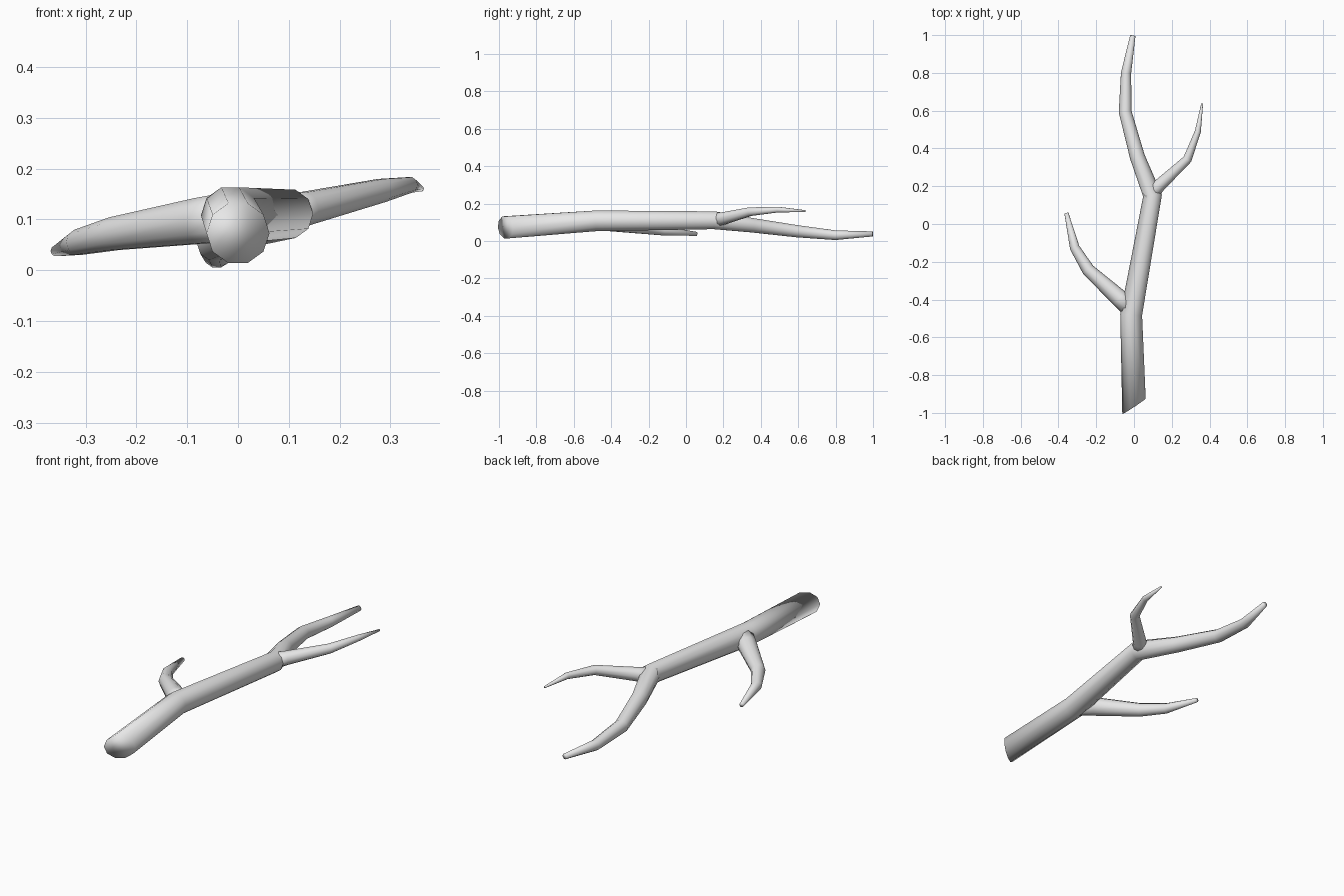
import bpy, bmesh, math
from mathutils import Vector

SIDES = 10

cube = bpy.data.objects.get("Cube")
if cube:
    bpy.data.objects.remove(cube, do_unlink=True)

bark = bpy.data.materials.new("pale grey bark")
bark.use_nodes = True
GREY = (0.8, 0.8, 0.8, 1)
bark.diffuse_color = GREY
bark.node_tree.nodes["Principled BSDF"].inputs["Base Color"].default_value = GREY


def limb(name, path, slant=0.0):
    """Tapered tube through (x, y, z, radius) points; slant skews the first cut."""
    bm = bmesh.new()
    points = [Vector(p[:3]) for p in path]
    last = len(points) - 1
    rings = []
    for i, centre in enumerate(points):
        before = (centre - points[max(i - 1, 0)]).normalized()
        after = (points[min(i + 1, last)] - centre).normalized()
        along = (before + after).normalized()
        side = along.cross(Vector((0, 0, 1))).normalized()
        up = side.cross(along)
        ring = []
        for k in range(SIDES):
            a = math.tau * k / SIDES
            offset = (side * math.cos(a) + up * math.sin(a)) * path[i][3]
            if i == 0:
                offset.y += slant * offset.x
            ring.append(bm.verts.new(centre + offset))
        rings.append(ring)
    for lower, upper in zip(rings, rings[1:]):
        for k in range(SIDES):
            n = (k + 1) % SIDES
            bm.faces.new((lower[k], lower[n], upper[n], upper[k]))
    bm.faces.new(rings[0][::-1])
    bm.faces.new(rings[-1])
    bmesh.ops.recalc_face_normals(bm, faces=bm.faces)
    for face in bm.faces:
        face.smooth = True
    mesh = bpy.data.meshes.new(name)
    bm.to_mesh(mesh)
    bm.free()
    mesh.materials.append(bark)
    obj = bpy.data.objects.new(name, mesh)
    bpy.context.collection.objects.link(obj)
    return obj


# Main stem, carrying on into the long back fork
limb("main_stem", [
    (0.0, -0.965, 0.073, 0.062),
    (-0.015, -0.48, 0.108, 0.058),
    (0.098, 0.15, 0.111, 0.05),
    (0.018, 0.355, 0.084, 0.04),
    (-0.047, 0.595, 0.052, 0.034),
    (-0.042, 0.8, 0.031, 0.027),
    (-0.006, 0.998, 0.038, 0.014),
], slant=0.63)

# Fork rising to the left side
limb("left_fork", [
    (0.075, 0.14, 0.108, 0.042),
    (0.135, 0.205, 0.122, 0.034),
    (0.283, 0.343, 0.157, 0.024),
    (0.338, 0.49, 0.168, 0.016),
    (0.361, 0.638, 0.16, 0.005),
])

# Side twig drooping on the right side
limb("right_twig", [
    (-0.015, -0.45, 0.105, 0.05),
    (-0.075, -0.395, 0.097, 0.047),
    (-0.243, -0.242, 0.072, 0.034),
    (-0.314, -0.125, 0.055, 0.026),
    (-0.358, 0.058, 0.038, 0.011),
])
